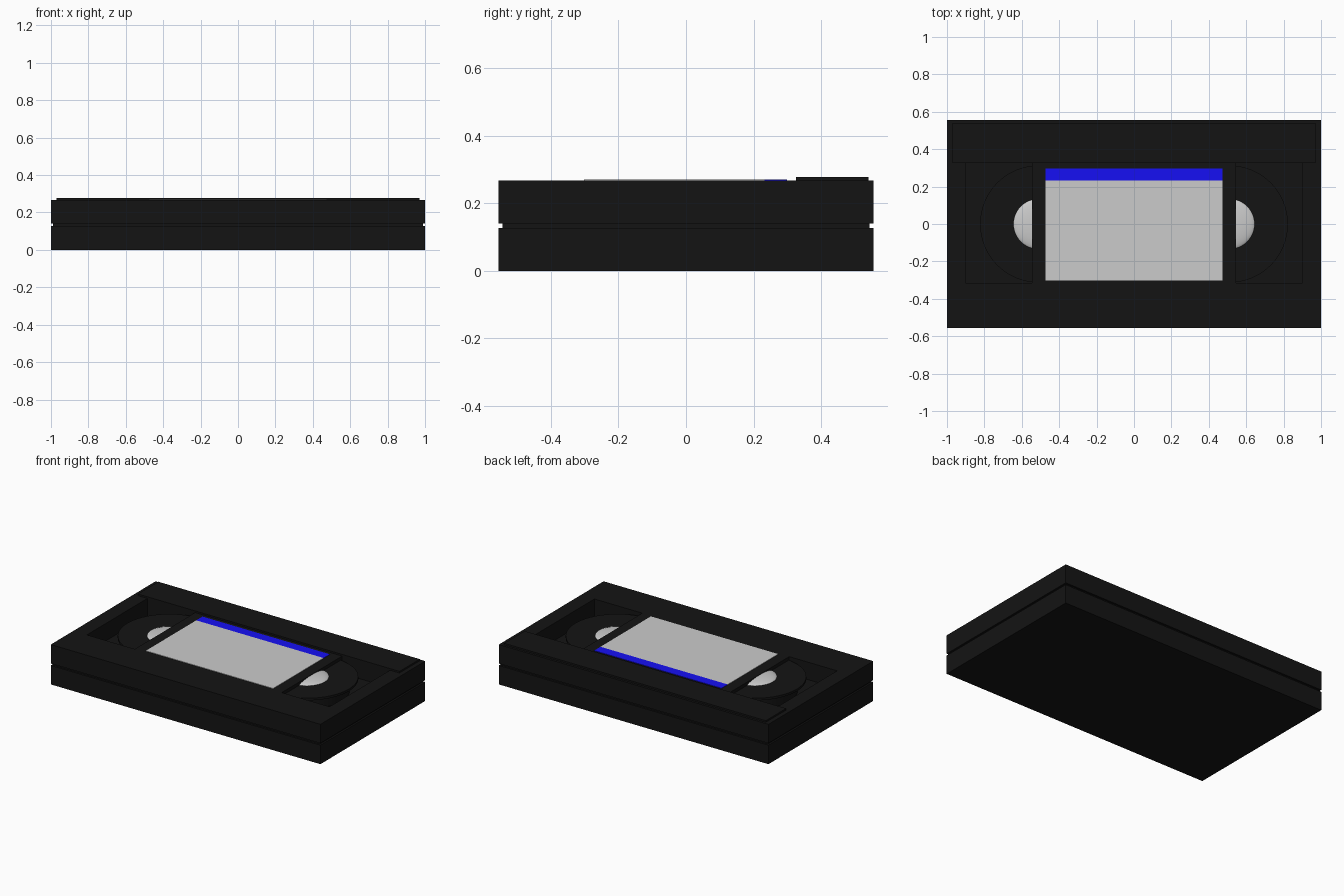
import bpy
import bmesh
from mathutils import Matrix

if "Cube" in bpy.data.objects:
    bpy.data.objects.remove(bpy.data.objects["Cube"])


def material(name, color):
    m = bpy.data.materials.new(name)
    m.diffuse_color = (*color, 1)
    m.use_nodes = True
    m.node_tree.nodes["Principled BSDF"].inputs["Base Color"].default_value = m.diffuse_color
    return m


BLACK = material("black_plastic", (0.007, 0.007, 0.007))
BLUE = material("blue_stripe", (0.008, 0.005, 0.9))


def add_object(name, bm, mat=None):
    bmesh.ops.recalc_face_normals(bm, faces=bm.faces)
    me = bpy.data.meshes.new(name)
    bm.to_mesh(me)
    bm.free()
    ob = bpy.data.objects.new(name, me)
    bpy.context.collection.objects.link(ob)
    if mat:
        me.materials.append(mat)
    return ob


def box(name, x, y, z, mat=None):
    bm = bmesh.new()
    size = [b - a for a, b in (x, y, z)]
    mid = [(a + b) / 2 for a, b in (x, y, z)]
    bmesh.ops.create_cube(bm, size=1, matrix=Matrix.Translation(mid) @ Matrix.Diagonal((*size, 1)))
    return add_object(name, bm, mat)


def cylinder(name, x, radius, z0, z1, mat=None):
    bm = bmesh.new()
    bmesh.ops.create_cone(bm, cap_ends=True, segments=64, radius1=radius, radius2=radius,
                          depth=z1 - z0, matrix=Matrix.Translation((x, 0, (z0 + z1) / 2)))
    return smooth(add_object(name, bm, mat))


def smooth(ob):
    bpy.ops.object.select_all(action='DESELECT')
    ob.select_set(True)
    bpy.context.view_layer.objects.active = ob
    bpy.ops.object.shade_smooth_by_angle(angle=0.6)
    return ob


# Shell: stacked rectangles with a seam groove around the middle
bm = bmesh.new()
rings = []
for inset, z in [(0, 0), (0, .127), (.012, .127), (.012, .14), (0, .14), (0, .267)]:
    hx, hy = 1 - inset, .555 - inset
    rings.append([bm.verts.new((sx * hx, sy * hy, z))
                  for sx, sy in ((-1, -1), (1, -1), (1, 1), (-1, 1))])
for a, b in zip(rings, rings[1:]):
    for i in range(4):
        j = (i + 1) % 4
        bm.faces.new((a[i], a[j], b[j], b[i]))
bm.faces.new(rings[0])
bm.faces.new(rings[-1])
shell = add_object("cassette_shell", bm, BLACK)

# Reel windows sunk into the top on both sides of the centre panel
for side, s in (("left", -1), ("right", 1)):
    cutter = box(side + "_window_cutter", sorted((s * .545, s * .9)), (-.315, .325), (.15, .4), BLACK)
    cutter.hide_render = True
    cutter.hide_viewport = True
    cut = shell.modifiers.new(side + "_window", 'BOOLEAN')
    cut.object = cutter
    cut.solver = 'EXACT'

    # Reel: tape pack, flange and pale domed hub
    x = s * .51
    cylinder(side + "_tape_pack", x, .26, .145, .23, BLACK)
    cylinder(side + "_reel_flange", x, .313, .23, .245, BLACK)
    bm = bmesh.new()
    bmesh.ops.create_uvsphere(bm, u_segments=48, v_segments=24, radius=1,
                              matrix=Matrix.Translation((x, 0, .24)) @ Matrix.Diagonal((.137, .137, .025, 1)))
    smooth(add_object(side + "_reel_hub", bm))

# Raised tape door along the back edge
box("tape_door", (-.97, .97), (.325, .54), (.26, .278), BLACK)

# Centre label with its blue stripe
box("label_paper", (-.472, .472), (-.302, .232), (.264, .27))
box("label_stripe", (-.472, .472), (.232, .298), (.264, .27), BLUE)
